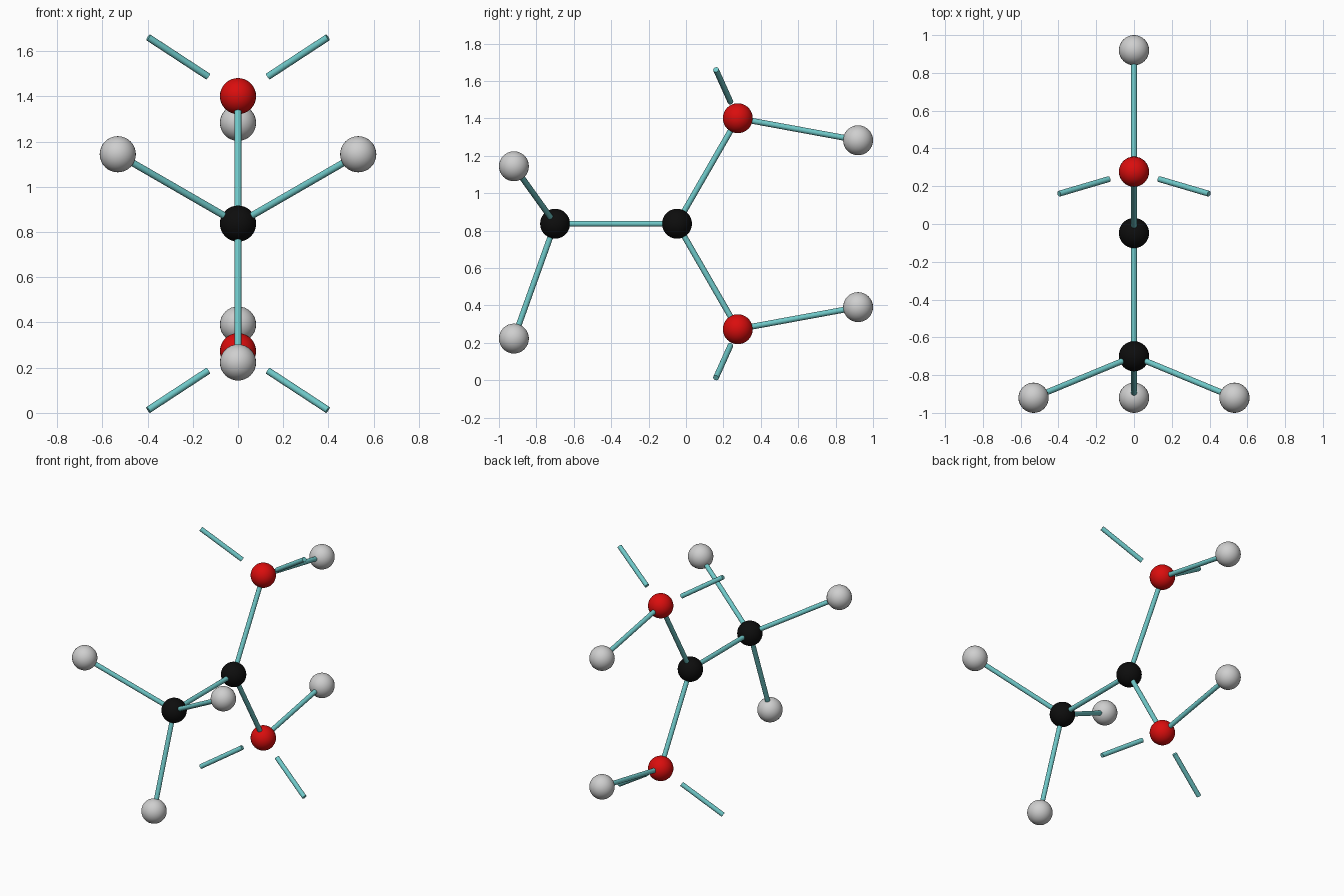
import bpy, math
from mathutils import Vector

if "Cube" in bpy.data.objects:
    bpy.data.objects.remove(bpy.data.objects["Cube"])

ATOM_R, STICK_R = 0.08, 0.0155
MID = 0.837  # height of the carbon-carbon axis


def material(name, rgb):
    m = bpy.data.materials.new(name)
    m.diffuse_color = (*rgb, 1)
    m.use_nodes = True
    m.node_tree.nodes["Principled BSDF"].inputs["Base Color"].default_value = m.diffuse_color
    return m


BLACK = material("black", (0.004, 0.004, 0.004))
RED = material("red", (0.70, 0.004, 0.004))
WHITE = material("light grey", (0.62, 0.62, 0.62))
TEAL = material("teal", (0.16, 0.58, 0.58))


def finish(name, mat):
    ob = bpy.context.object
    ob.name = name
    ob.data.materials.append(mat)
    bpy.ops.object.shade_smooth_by_angle(angle=math.radians(40))


def atom(name, pos, mat):
    bpy.ops.mesh.primitive_uv_sphere_add(segments=32, ring_count=16, radius=ATOM_R, location=pos)
    finish(name, mat)


def stick(name, a, b):
    a, b = Vector(a), Vector(b)
    d = b - a
    bpy.ops.mesh.primitive_cylinder_add(vertices=16, radius=STICK_R, depth=d.length,
                                        location=(a + b) / 2,
                                        rotation=d.to_track_quat('Z', 'Y').to_euler())
    finish(name, TEAL)


# Two carbons and the bond between them
c_front, c_back = (0, -0.70, MID), (0, -0.048, MID)
atom("front_carbon", c_front, BLACK)
atom("back_carbon", c_back, BLACK)
stick("carbon_bond", c_front, c_back)

# Three hydrogens around the front carbon
for i, deg in enumerate((30, 150, 270)):
    a = math.radians(deg)
    p = (0.614 * math.cos(a), -0.92, MID + 0.614 * math.sin(a))
    atom(f"front_hydrogen_{i}", p, WHITE)
    stick(f"front_hydrogen_bond_{i}", c_front, p)

# Upper and lower oxygen, each with a hydrogen and two detached sticks
for part, s in (("upper", 1), ("lower", -1)):
    o = Vector((0, 0.277, MID + s * 0.564))
    h = (0, 0.92, MID + s * 0.446)
    atom(f"{part}_oxygen", o, RED)
    atom(f"{part}_hydrogen", h, WHITE)
    stick(f"{part}_oxygen_bond", c_back, o)
    stick(f"{part}_hydrogen_bond", o, h)
    for side, x in (("right", 1), ("left", -1)):
        d = Vector((x * 0.397, -0.117, s * 0.26))
        stick(f"{part}_{side}_lone_pair", o + d * 0.335, o + d)
